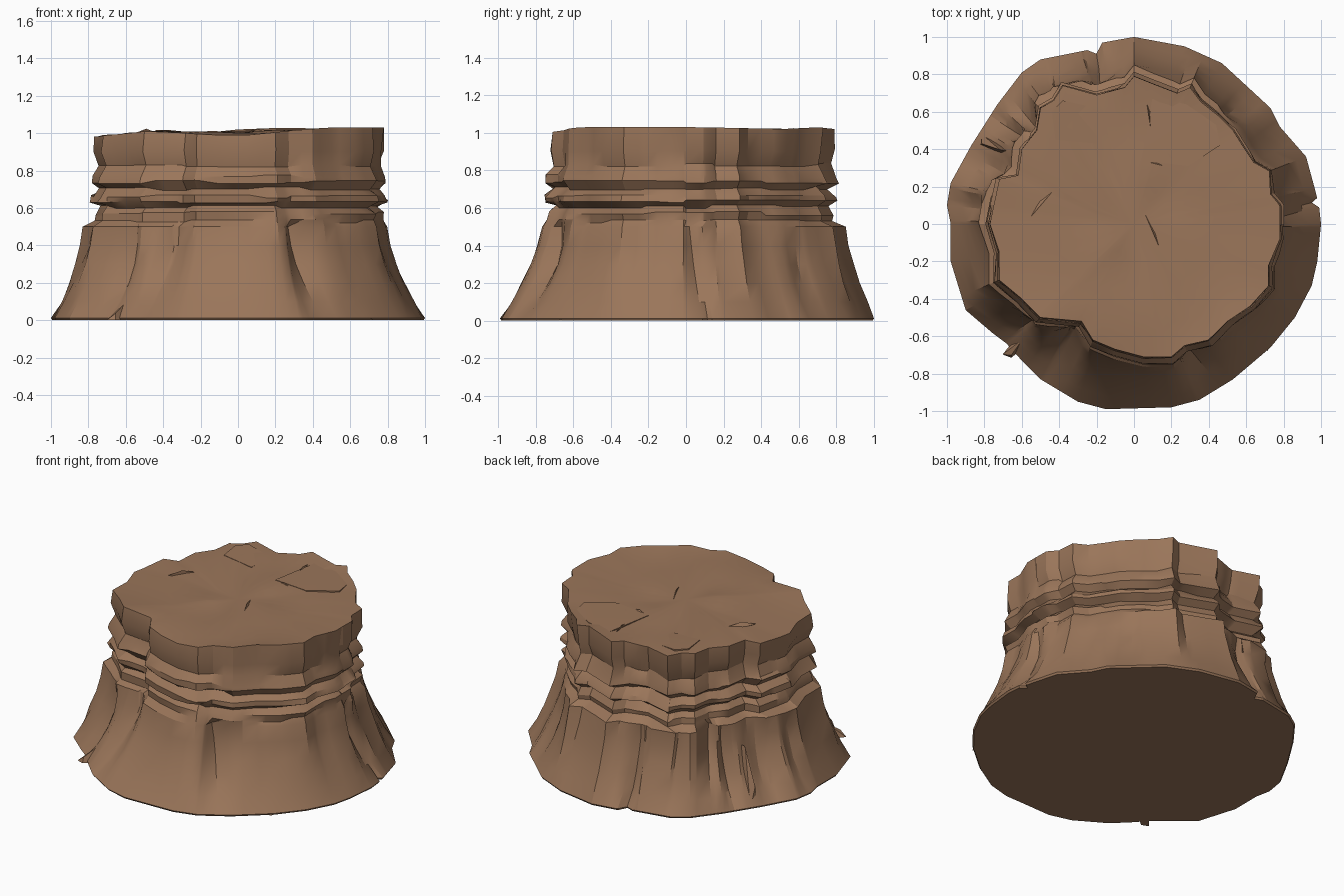
import bpy, bmesh, math, random
from mathutils import Vector

if "Cube" in bpy.data.objects:
    bpy.data.objects.remove(bpy.data.objects["Cube"])

random.seed(7)
rock = bpy.data.materials.new("sandstone brown")
rock.diffuse_color = (0.325, 0.18, 0.102, 1)
rock.use_nodes = True
rock.node_tree.nodes["Principled BSDF"].inputs["Base Color"].default_value = rock.diffuse_color

# Plan outlines (x, y): foot of the skirt and rim of the cap
FOOT = [(1, 0), (.99, .09), (.95, .115), (.98, .14), (.92, .36), (.78, .52), (.73, .62),
        (.47, .86), (.27, .95), (0, 1), (-.17, .97), (-.2, .91), (-.25, .93), (-.5, .88),
        (-.6, .81), (-.73, .64), (-.87, .42), (-.98, .22), (-1, .1), (-.98, 0), (-.98, -.2),
        (-.9, -.46), (-.76, -.58), (-.68, -.64), (-.6, -.73), (-.5, -.83), (-.3, -.95),
        (-.15, -.99), (.2, -.98), (.35, -.94), (.53, -.83), (.73, -.66), (.86, -.5),
        (.95, -.33), (.98, -.2)]
RIM = [(.78, .1), (.73, .16), (.73, .28), (.64, .33), (.58, .42), (.53, .5), (.45, .58),
       (.36, .65), (.3, .73), (.23, .7), (.1, .75), (0, .79), (-.05, .73), (-.2, .69),
       (-.38, .74), (-.43, .66), (-.5, .62), (-.52, .5), (-.6, .4), (-.62, .26), (-.72, .24),
       (-.75, .1), (-.77, 0), (-.72, -.15), (-.72, -.3), (-.6, -.4), (-.5, -.5), (-.28, -.52),
       (-.22, -.62), (-.1, -.67), (.05, -.71), (.2, -.71), (.27, -.65), (.4, -.62),
       (.5, -.52), (.62, -.44), (.72, -.33), (.72, -.22), (.78, -.08)]
# Rim height by compass angle
RIM_Z = [(0, 1.03), (45, 1.02), (70, 1.03), (90, 1.02), (105, 1.0), (125, 1.01), (150, 1.0),
         (175, .98), (200, .985), (225, 1.01), (270, .985), (290, 1.01), (310, 1.03), (340, 1.03)]
# Gullies in the skirt: angle, half width, slant toward the top, depth, height of deepest point
GULLIES = [(5, 6, -4, .05, .25), (48, 7, 2, .03, .25), (102, 5, 2, .05, .2), (118, 8, 4, .05, .25),
           (134, 7, 2, .08, .4), (143, 5, -2, .07, .22), (160, 8, 3, .07, .25), (174, 5, 0, .05, .2),
           (222, 8, 2, .05, .25), (240, 7, -2, .04, .25), (298, 9, -6, .07, .3)]
# Cliff bands: height, outward factor on the rim outline
BANDS = [(.53, 1.03), (.57, 1.035), (.605, .985), (.635, 1.055), (.66, 1.05), (.705, .99),
         (.74, 1.055), (.77, 1.04), (.83, 1.0), (.91, 1.025)]


def ang(p):
    return math.degrees(math.atan2(p[1], p[0])) % 360


def gap(a, b):
    return (a - b + 180) % 360 - 180


def radius(outline, a):
    """Distance from the axis to the outline along angle a."""
    pts = sorted(outline, key=ang)
    i = sum(ang(p) <= a % 360 for p in pts)
    p, q = pts[i - 1], pts[i % len(pts)]
    c, s = math.cos(math.radians(a)), math.sin(math.radians(a))
    return (p[0] * q[1] - p[1] * q[0]) / (c * (q[1] - p[1]) - s * (q[0] - p[0]))


def rim_height(a):
    for (a0, z0), (a1, z1) in zip(RIM_Z, RIM_Z[1:] + [(360, RIM_Z[0][1])]):
        if a0 <= a % 360 <= a1:
            return z0 + (z1 - z0) * (a % 360 - a0) / (a1 - a0)


def polar(r, a, z):
    return (r * math.cos(math.radians(a)), r * math.sin(math.radians(a)), z)


def finish(bm, name, angle=26):
    bmesh.ops.recalc_face_normals(bm, faces=bm.faces)
    me = bpy.data.meshes.new(name)
    bm.to_mesh(me)
    bm.free()
    ob = bpy.data.objects.new(name, me)
    bpy.context.collection.objects.link(ob)
    me.materials.append(rock)
    bpy.ops.object.select_all(action='DESELECT')
    ob.select_set(True)
    bpy.context.view_layer.objects.active = ob
    bpy.ops.object.shade_smooth_by_angle(angle=math.radians(angle))


# Columns: every outline corner plus gully centres and edges
columns = []
wanted = [ang(p) for p in FOOT + RIM] + [g[0] for g in GULLIES]
wanted += [g[0] + k * g[1] for g in GULLIES for k in (-1, 1)]
for a in wanted:
    if all(abs(gap(a, b)) > .8 for b in columns):
        columns.append(a % 360)
columns.sort()

rings = []
# Flared skirt with gullies; the shoulder is tighter on the right side
for z in (0, .012, .1, .2, .3, .4, .5):
    ring = []
    flare = (1 - max(0, z - .012) / .488) ** 1.5
    for a in columns:
        shift = cut = 0
        for c, w, slant, depth, deep in GULLIES:
            k = max(0, 1 - abs(gap(a, c)) / w)
            shift += slant * k * z / .5
            cut = max(cut, depth * k * max(0, 1 - ((z - deep) / .3) ** 2))
        b = a + shift
        side = max(0, math.cos(math.radians(b)))
        shoulder = radius(RIM, b) * (1.08 - .065 * side ** 2)
        r = shoulder + (radius(FOOT, b) - shoulder) * flare
        if .05 < z:
            r += random.uniform(-.006, .006) - cut
        ring.append(polar(r - (.008 if z == 0 else 0), b, z))
    rings.append(ring)

# Layered cliff: each ledge is broken into blocks with small offsets
for z, f in BANDS:
    ring, left = [], 0
    for a in columns:
        if left == 0:
            left = random.randint(3, 8)
            df, dz = random.uniform(-.014, .014), random.uniform(-.011, .011)
        left -= 1
        inset = .036 * (1 - max(0, -math.sin(math.radians(a))))
        ring.append(polar(radius(RIM, a) * (f + df - inset), a, z + dz))
    rings.append(ring)

# Cap: rim, then gently uneven rings toward the middle
rings.append([polar(radius(RIM, a), a, rim_height(a)) for a in columns])
for f in (.8, .55, .28):
    rings.append([polar(radius(RIM, a) * f, a, 1.003 + (rim_height(a) - 1.003) * f * .6
                        + .008 * math.sin(math.radians(a * 3) + f * 9)) for a in columns])

bm = bmesh.new()
grid = [[bm.verts.new(p) for p in ring] for ring in rings]
n = len(columns)
for lo, hi in zip(grid, grid[1:]):
    for i in range(n):
        j = (i + 1) % n
        bm.faces.new((lo[i], lo[j], hi[j], hi[i]))
bm.faces.new(grid[0][::-1])
peak = bm.verts.new((0, 0, 1.002))
for i in range(n):
    bm.faces.new((grid[-1][i], grid[-1][(i + 1) % n], peak))
finish(bm, "mesa_rock")


def hull(name, points):
    bm = bmesh.new()
    for p in points:
        bm.verts.new(p)
    bmesh.ops.convex_hull(bm, input=bm.verts)
    finish(bm, name)


# Low tilted slabs at the back of the cap: one edge stands proud, the far side sinks in
def slab(name, plan):
    hull(name, [p for x, y, z in plan for p in ((x, y, .96), (x, y, z))])


slab("cap_slab_back", [(.04, .34, 1.015), (.29, .31, 1.02), (.46, .42, 1.022), (.44, .53, 1.018),
                       (.28, .64, 1.02), (.1, .68, 1.015)])
slab("cap_slab_left", [(-.42, .45, 1.016), (-.2, .43, 1.0), (-.2, .62, 1.0), (-.38, .66, 1.018),
                       (-.44, .6, 1.018)])

# Thin splinters on the cap
for i, (x0, y0, x1, y1) in enumerate([(.06, .05, .15, -.16), (-.55, .04, -.43, .18),
                                      (.06, .7, .1, .44), (.04, .34, .2, .3)]):
    d = Vector((y0 - y1, x1 - x0)).normalized() * .02
    mx, my = (x0 + x1) / 2, (y0 + y1) / 2
    hull(f"cap_splinter_{i}", [(x0, y0, 1.0), (x1, y1, 1.0), (mx + d.x, my + d.y, .995),
                               (mx, my, 1.024), (mx, my, .98)])

# Broken buttresses leaning on the skirt: angle, outer radius at foot, half width, height
for i, (a, r, w, t) in enumerate([(226, .99, 3, .1), (126, .97, 4, .3), (151, .95, 4, .36),
                                  (234, .93, 4, .16), (318, .985, 4, .1)]):
    hull(f"skirt_buttress_{i}", [polar(r - .2, a - w, 0), polar(r - .2, a + w, 0),
                                 polar(r, a - w * .4, 0), polar(r - .02, a + w * .5, 0),
                                 polar(r - .03, a + w * .3, t * .35),
                                 polar(r - .13, a, t), polar(r - .22, a - w * .6, t)])
